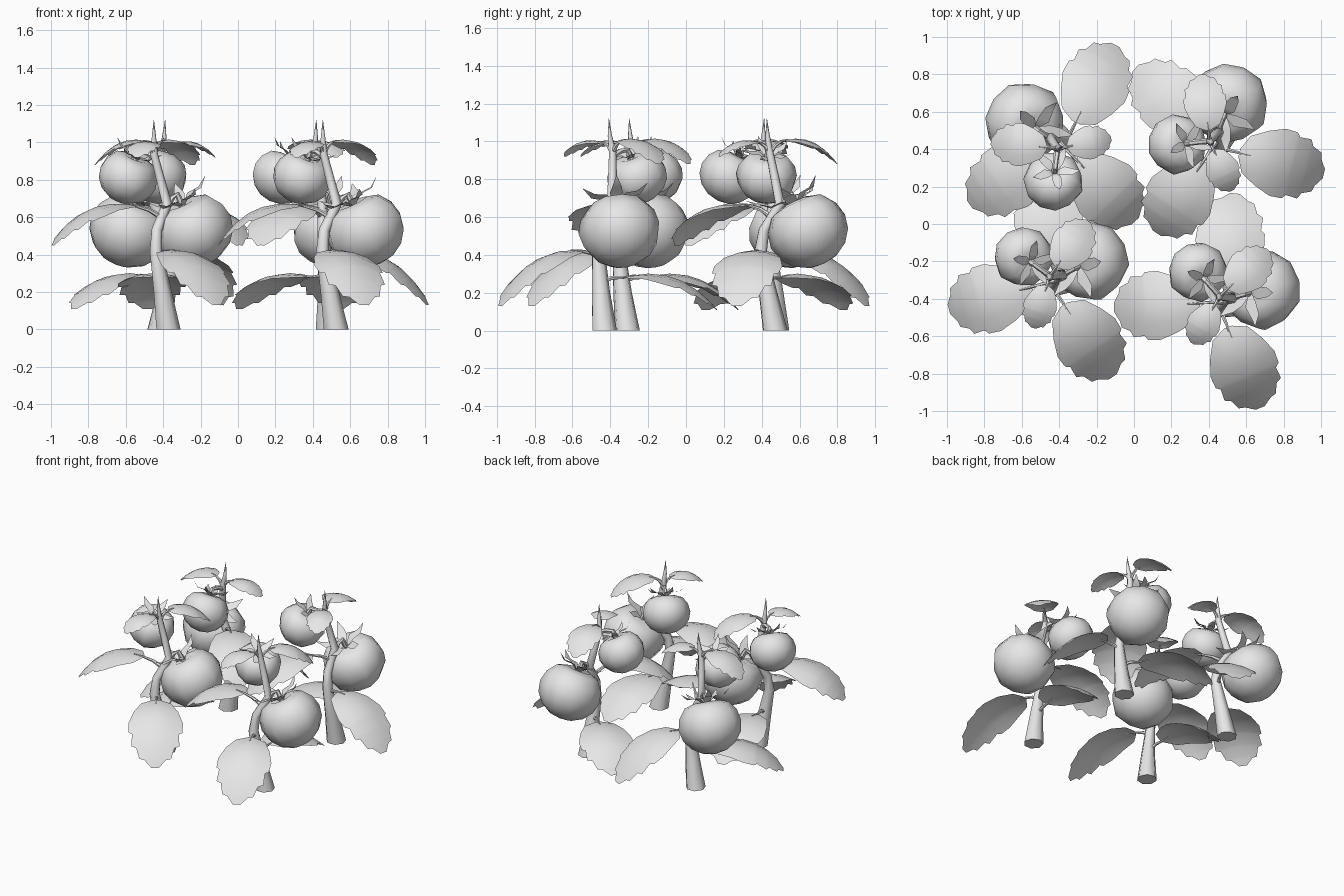
import bpy, bmesh, math
from math import sin, cos, pi, radians
from mathutils import Vector, Matrix

old = bpy.data.objects.get("Cube")
if old:
    bpy.data.objects.remove(old, do_unlink=True)

grey = bpy.data.materials.new("plain_grey")
grey.use_nodes = True
grey.diffuse_color = (0.8, 0.8, 0.8, 1)
grey.node_tree.nodes["Principled BSDF"].inputs["Base Color"].default_value = (0.8, 0.8, 0.8, 1)

parts = {}


def finish(name, bm, angle):
    """Turn a bmesh into a smooth shaded mesh that every plant shares."""
    mesh = bpy.data.meshes.new(name)
    bm.to_mesh(mesh)
    bm.free()
    mesh.materials.append(grey)
    mesh.shade_smooth()
    mesh.set_sharp_from_angle(angle=radians(angle))
    parts[name] = mesh


def tube(bm, path, radii, sides=6):
    """Tapered tube along a path, capped at both ends."""
    path = [Vector(p) for p in path]
    rings = []
    for i, p in enumerate(path):
        along = path[min(i + 1, len(path) - 1)] - path[max(i - 1, 0)]
        if p.z < 0.01:
            along = Vector((0, 0, 1))
        turn = Vector((0, 0, 1)).rotation_difference(along)
        rings.append([bm.verts.new(p + turn @ Vector((radii[i] * cos(a), radii[i] * sin(a), 0)))
                      for a in (2 * pi * k / sides for k in range(sides))])
    for low, high in zip(rings, rings[1:]):
        for k in range(sides):
            n = (k + 1) % sides
            bm.faces.new((low[k], low[n], high[n], high[k]))
    bm.faces.new(rings[0][::-1])
    bm.faces.new(rings[-1])


# Position along a leaf and half width there; the dips make the lobed rim
RIM = [(0, .12), (.07, .55), (.24, .82), (.42, 1), (.56, .98), (.6, .86),
       (.74, .88), (.78, .7), (.9, .58), (.92, .4), (1, .14)]


def leaf(name, root, angle, arch, width, droop):
    """Arched lobed blade; arch holds distance and height at start, middle and tip."""
    bm = bmesh.new()
    ang = radians(angle)
    out = Vector((cos(ang), sin(ang), 0))
    side = Vector((-sin(ang), cos(ang), 0))
    base = Vector((root[0], root[1], 0))
    a, b, c = [Vector(p) for p in arch]

    def spine(t):
        p = a * (2 * t - 1) * (t - 1) + b * 4 * t * (1 - t) + c * t * (2 * t - 1)
        return base + out * p.x + Vector((0, 0, p.y))

    rows = []
    for t, w in RIM:
        rows.append([bm.verts.new(spine(t) + side * s * w * width / 2
                                  - Vector((0, 0, droop * (s * w) ** 2)))
                     for s in (-1, -.5, 0, .5, 1)])
    for r, q in zip(rows, rows[1:]):
        for k in range(4):
            bm.faces.new((r[k], q[k], q[k + 1], r[k + 1]))
    # Stalk joining the blade to the stem
    start = spine(0)
    mid = Vector(root).lerp(start, 0.5) + Vector((0, 0, 0.01))
    tube(bm, [root, mid, start, spine(0.12)], [.015, .011, .008, .003])
    finish(name, bm, 50)


def fruit(name, centre, radius, height, joint):
    """Lobed round fruit with a dimple, leaning its top towards the stem."""
    joint, centre = Vector(joint), Vector(centre)
    lean = joint - centre
    lean.z = 0
    axis = Vector((0, 0, 1)) + lean.normalized() * 0.5
    place = Matrix.Translation(centre) @ Vector((0, 0, 1)).rotation_difference(axis).to_matrix().to_4x4()
    bm = bmesh.new()
    bmesh.ops.create_uvsphere(bm, u_segments=11, v_segments=8, radius=1)
    for v in bm.verts:
        r = math.hypot(v.co.x, v.co.y)
        lobe = 1 + 0.03 * cos(5 * math.atan2(v.co.y, v.co.x)) * r
        dimple = 0.3 * max(0, 1 - r * 1.7) if v.co.z > 0 else 0
        v.co = (v.co.x * lobe * radius, v.co.y * lobe * radius, (v.co.z - dimple) * height)
    bmesh.ops.transform(bm, matrix=place, verts=bm.verts[:])
    finish(name, bm, 60)

    # Calyx of curled pointed sepals, with the stalk
    bm = bmesh.new()
    for k in range(5):
        turn = Matrix.Rotation(2 * pi * k / 5 + 0.3, 4, 'Z')
        rows = []
        for r, z, w in ((.05, .76, .06), (.3, .97, .16), (.6, .98, .12), (.85, 1.2, .005)):
            rows.append([bm.verts.new(place @ turn @ Vector((r * radius, s * w * radius, z * height)))
                         for s in (-1, 1)])
        for r, q in zip(rows, rows[1:]):
            bm.faces.new((r[0], q[0], q[1], r[1]))
    top = place @ Vector((0, 0, 0.68 * height))
    bend = place @ Vector((0, 0, 1.1 * height))
    tube(bm, [top, bend, bend.lerp(joint, .5) + Vector((0, 0, .01)), joint], [.02, .015, .015, .018])
    finish(name + "_calyx", bm, 40)


# Kinked stem ending in a spike
bm = bmesh.new()
tube(bm, [(.015, 0, 0), (-.015, -.025, .2), (-.05, -.045, .42), (-.045, -.025, .53), (.01, .04, .67),
          (-.03, .035, .82), (-.06, .03, .94), (-.06, .015, 1.03), (-.06, .01, 1.12)],
     [.068, .05, .035, .03, .028, .024, .021, .012, .001], 7)
finish("stem", bm, 55)

# Fruit
fruit("large_fruit", (.15, .115, .53), .214, .197, (.01, .04, .66))
fruit("small_fruit", (-.2, .135, .815), .16, .143, (-.055, .03, .92))

# Leaves
leaf("low_front_leaf", (-.045, -.03, .38), -56, ((.11, .42), (.36, .37), (.575, .13)), .37, .05)
leaf("high_side_leaf", (-.02, .01, .6), 195, ((.14, .66), (.4, .64), (.6, .45)), .37, .05)
leaf("low_back_leaf", (-.03, -.02, .26), 96, ((.11, .28), (.38, .28), (.61, .11)), .37, .045)
leaf("large_top_leaf", (-.06, .03, .94), 55, ((.06, 1), (.22, 1), (.36, .88)), .23, .03)
leaf("small_top_leaf", (-.06, .03, .94), 252, ((.05, .99), (.18, 1), (.29, .92)), .18, .025)

# Four plants sharing the same parts: base position and turn
for place, x, y, turn in (("front_right", -.39, -.31, 0), ("front_left", .51, -.43, -12),
                          ("back_left", .47, .46, 42), ("back_right", -.41, .47, 119)):
    for name, mesh in parts.items():
        ob = bpy.data.objects.new(place + "_" + name, mesh)
        ob.location = (x, y, 0)
        ob.rotation_euler.z = radians(turn)
        bpy.context.collection.objects.link(ob)
